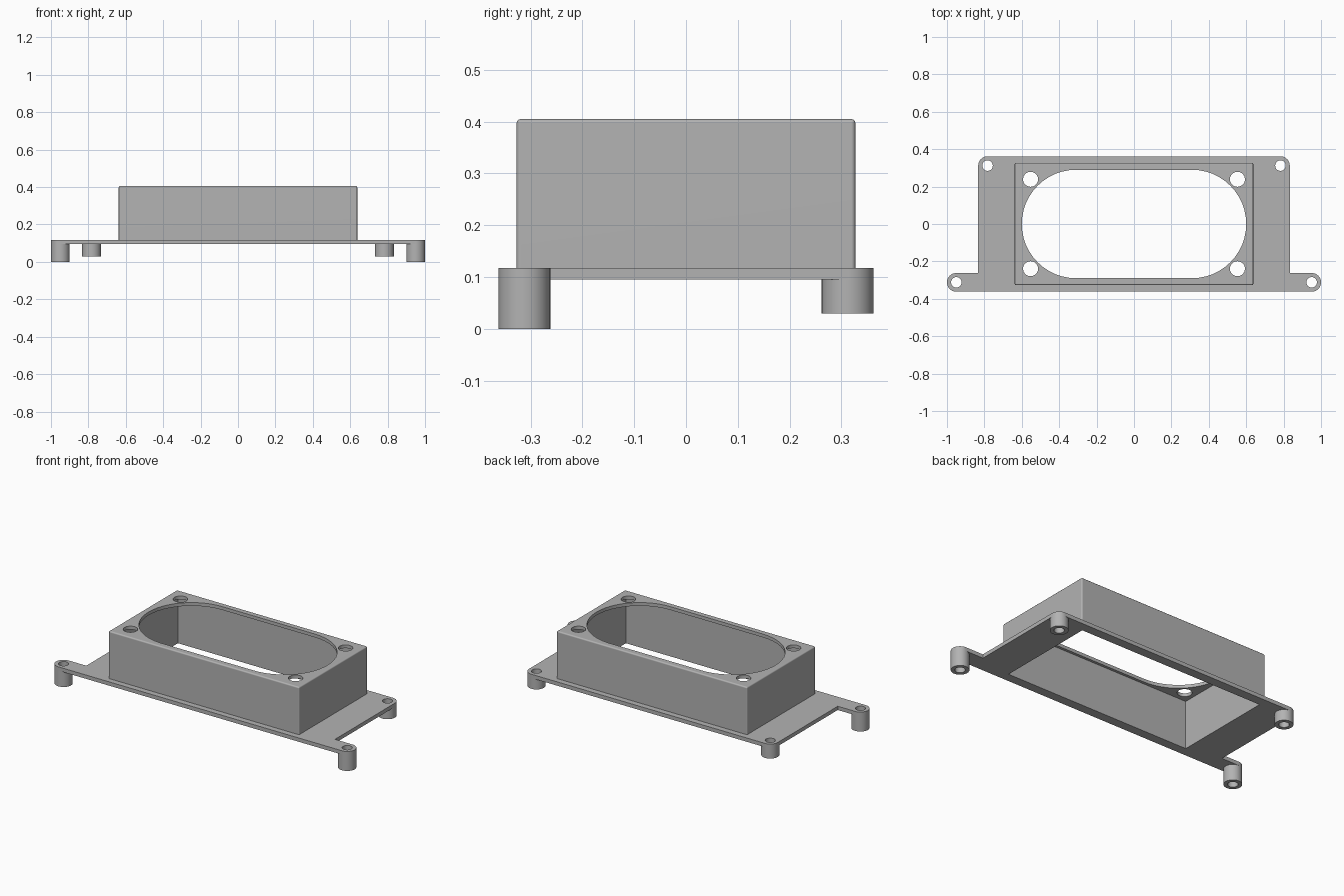
import bpy
import bmesh
import math
from mathutils import Vector

cube = bpy.data.objects.get("Cube")
if cube:
    bpy.data.objects.remove(cube, do_unlink=True)

grey = bpy.data.materials.new("plain grey")
grey.use_nodes = True
COLOUR = (0.45, 0.45, 0.45, 1)
grey.diffuse_color = COLOUR
grey.node_tree.nodes["Principled BSDF"].inputs["Base Color"].default_value = COLOUR

# Main heights and plan sizes
PLATE_Z0, PLATE_Z1, TOP_Z = 0.095, 0.118, 0.405
LID_Z = TOP_Z - 0.02
POST_R, BORE_R = 0.05, 0.028
EAR_X, REAR_X, POST_Y = 0.95, 0.783, 0.312
PLATE_X, PLATE_Y = 0.833, 0.362


def rounded(corners, steps=12):
    """Outline through right-angled corners (x, y, radius)."""
    pts = []
    for i, (x, y, r) in enumerate(corners):
        p = Vector((x, y))
        a = (Vector(corners[i - 1][:2]) - p).normalized()
        b = (Vector(corners[(i + 1) % len(corners)][:2]) - p).normalized()
        for k in range(steps + 1 if r else 1):
            t = math.pi / 2 * k / steps
            q = p + r * (a + b) - r * (b * math.cos(t) + a * math.sin(t)) if r else p
            if not pts or (q - pts[-1]).length > 1e-5:
                pts.append(q)
    if (pts[0] - pts[-1]).length < 1e-5:
        pts.pop()
    return pts


def rect(hx, hy, r=0, cx=0, cy=0):
    return rounded([(cx + sx * hx, cy + sy * hy, r)
                    for sx, sy in ((-1, -1), (1, -1), (1, 1), (-1, 1))])


def circle(x, y, r):
    return rect(r, r, r, x, y)


def prism(name, outline, z0, z1, bevel=0):
    bm = bmesh.new()
    face = bm.faces.new([bm.verts.new((p.x, p.y, z0)) for p in outline])
    ext = bmesh.ops.extrude_face_region(bm, geom=[face], use_keep_orig=True)
    moved = [v for v in ext["geom"] if isinstance(v, bmesh.types.BMVert)]
    bmesh.ops.translate(bm, verts=moved, vec=(0, 0, z1 - z0))
    bmesh.ops.recalc_face_normals(bm, faces=bm.faces)
    if bevel:
        edges = [e for e in bm.edges if max(v.co.z for v in e.verts) > z1 - 1e-4]
        bmesh.ops.bevel(bm, geom=edges, offset=bevel, segments=3,
                        profile=0.5, affect='EDGES')
    mesh = bpy.data.meshes.new(name)
    bm.to_mesh(mesh)
    bm.free()
    mesh.materials.append(grey)
    ob = bpy.data.objects.new(name, mesh)
    bpy.context.collection.objects.link(ob)
    return ob


def cut(ob, *cuts):
    """Subtract prisms (outline, z0, z1) and bake the result."""
    cutters = []
    for outline, z0, z1 in cuts:
        c = prism("cutter", outline, z0, z1)
        c.hide_render = True
        mod = ob.modifiers.new("cut", 'BOOLEAN')
        mod.operation, mod.solver, mod.object = 'DIFFERENCE', 'EXACT', c
        cutters.append(c)
    bpy.context.view_layer.update()
    mesh = bpy.data.meshes.new_from_object(
        ob.evaluated_get(bpy.context.evaluated_depsgraph_get()))
    ob.modifiers.clear()
    ob.data = mesh
    for c in cutters:
        bpy.data.objects.remove(c, do_unlink=True)
    return ob


cavity = rect(0.617, 0.306)
posts = [(s * x, y, z) for s in (-1, 1)
         for x, y, z in ((EAR_X, -POST_Y, 0), (REAR_X, POST_Y, 0.03))]

# Base plate with two front ears
ear_y = -PLATE_Y + 2 * POST_R
half = [(1, -PLATE_Y, POST_R), (1, ear_y, POST_R),
        (PLATE_X, ear_y, 0), (PLATE_X, PLATE_Y, POST_R)]
outline = rounded(half + [(-x, y, r) for x, y, r in reversed(half)])
plate = cut(prism("base_plate", outline, PLATE_Z0, PLATE_Z1),
            (cavity, 0, 1),
            *[(circle(x, y, BORE_R), -1, 1) for x, y, z in posts])
parts = [plate]

# Hollow mounting posts
for x, y, z in posts:
    name = ("front" if y < 0 else "rear") + ("_left" if x > 0 else "_right") + "_post"
    parts.append(cut(prism(name, circle(x, y, POST_R), z, PLATE_Z0),
                     (circle(x, y, BORE_R), -1, 1)))

# Housing: hollow box, oval window and four screw holes in its top
housing = cut(prism("housing", rect(0.638, 0.327), PLATE_Z1, TOP_Z, bevel=0.008),
              (cavity, 0, LID_Z),
              (rect(0.6, 0.29, 0.29), 0.3, 1),
              *[(circle(sx * 0.553, sy * 0.239, 0.04), 0.3, 1)
                for sx in (-1, 1) for sy in (-1, 1)])
parts.append(housing)

# Smooth the curved faces, keep the edges sharp
bpy.ops.object.select_all(action='DESELECT')
for ob in parts:
    ob.select_set(True)
bpy.context.view_layer.objects.active = housing
bpy.ops.object.shade_smooth_by_angle(angle=math.radians(35))
for ob in parts:
    ob.modifiers.new("even shading", 'WEIGHTED_NORMAL').keep_sharp = True
